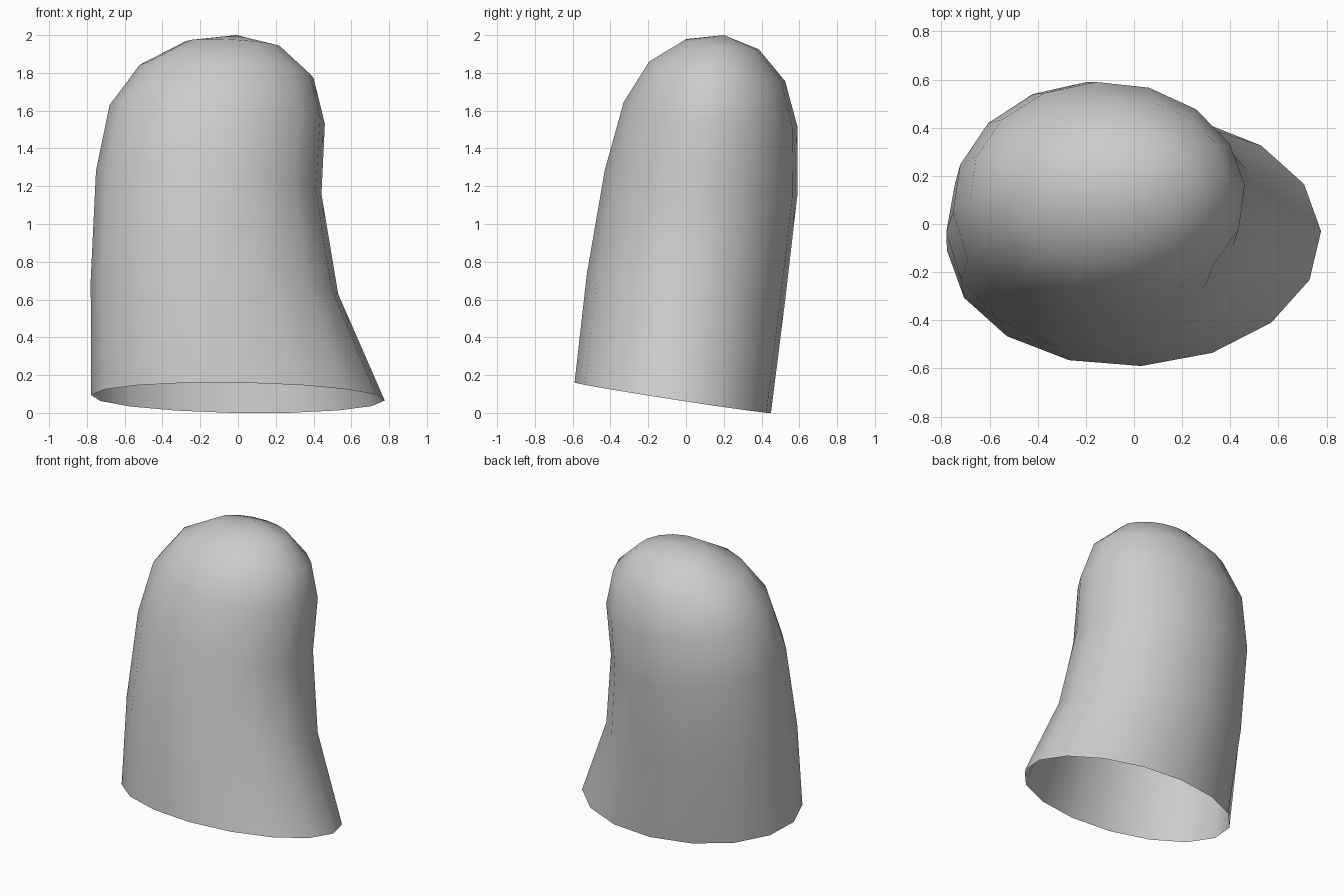
import bpy, bmesh
from math import cos, sin, pi
from mathutils import Vector

if "Cube" in bpy.data.objects:
    bpy.data.objects.remove(bpy.data.objects["Cube"])

SIDES = 16

# Each ring: centre, half-axis towards the right, half-axis towards the back
RINGS = [
    ((0.00, -0.07, 0.080), (0.777, 0.04, -0.015), (-0.03, 0.52, -0.080)),
    ((-0.125, 0.00, 0.665), (0.655, 0.035, -0.035), (-0.035, 0.525, -0.070)),
    ((-0.155, 0.08, 1.220), (0.597, 0.03, -0.060), (-0.04, 0.51, -0.065)),
    ((-0.11, 0.13, 1.580), (0.570, 0.03, -0.050), (-0.05, 0.46, -0.065)),
    ((-0.06, 0.165, 1.808), (0.460, 0.025, -0.035), (-0.04, 0.36, -0.052)),
    ((-0.025, 0.19, 1.950), (0.255, 0.015, -0.016), (-0.02, 0.195, -0.025)),
]
APEX = (-0.01, 0.20, 2.0)

# Domed, leaning shell with an open bottom
bm = bmesh.new()
loops = []
for c, a, b in RINGS:
    c, a, b = Vector(c), Vector(a), Vector(b)
    angles = [2 * pi * k / SIDES for k in range(SIDES)]
    loops.append([bm.verts.new(c + a * cos(t) + b * sin(t)) for t in angles])

for low, high in zip(loops, loops[1:]):
    for k in range(SIDES):
        n = (k + 1) % SIDES
        bm.faces.new((low[k], low[n], high[n], high[k]))

# Rounded tip
tip = bm.verts.new(APEX)
for k in range(SIDES):
    bm.faces.new((loops[-1][k], loops[-1][(k + 1) % SIDES], tip))

for f in bm.faces:
    f.smooth = True
mesh = bpy.data.meshes.new("domed_shell")
bm.to_mesh(mesh)
bm.free()
shell = bpy.data.objects.new("domed_shell", mesh)
bpy.context.collection.objects.link(shell)
